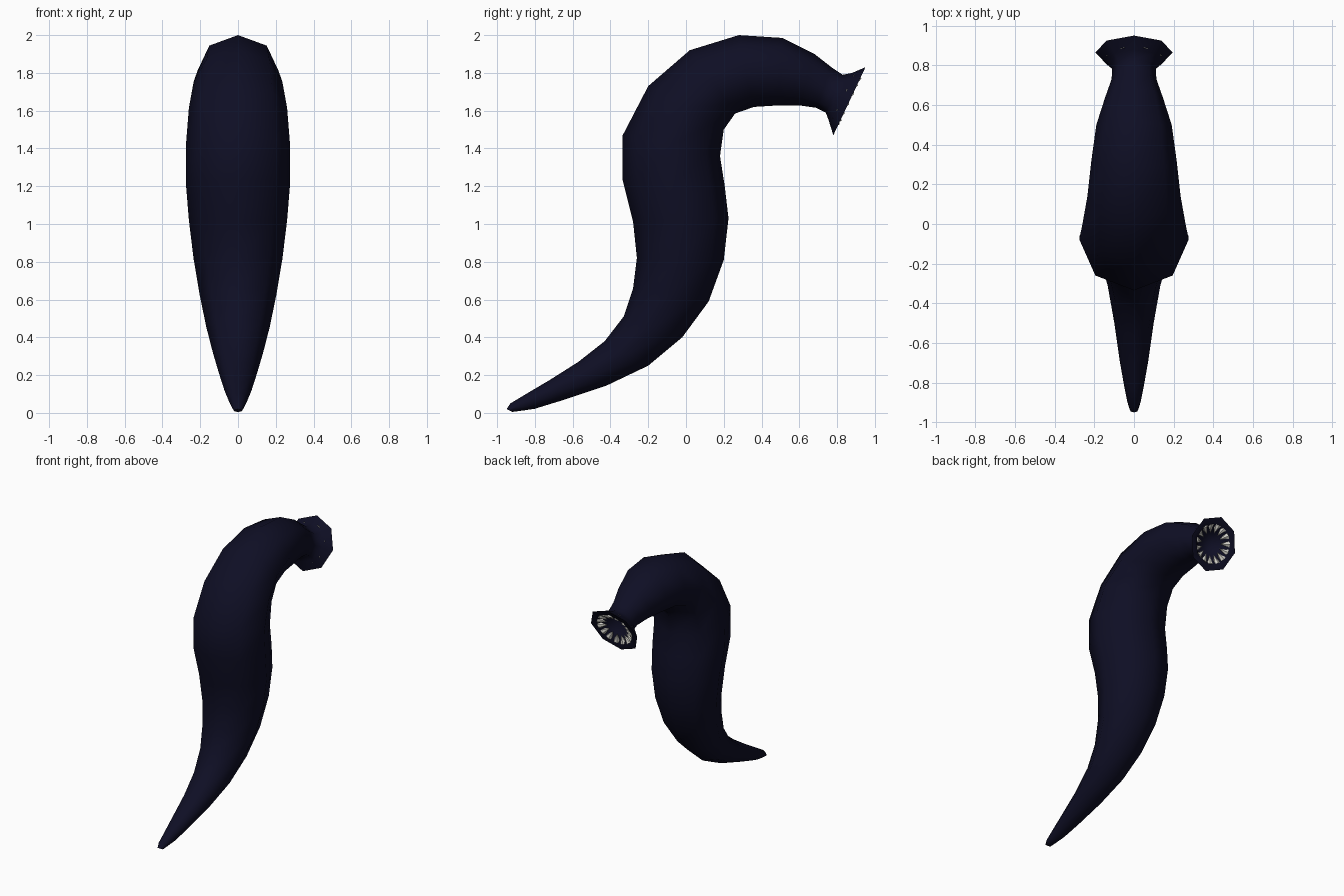
import bpy, bmesh, math
from mathutils import Vector, Matrix

if "Cube" in bpy.data.objects:
    bpy.data.objects.remove(bpy.data.objects["Cube"])


def material(name, rgb):
    m = bpy.data.materials.new(name)
    m.diffuse_color = (*rgb, 1)
    m.use_nodes = True
    m.node_tree.nodes["Principled BSDF"].inputs["Base Color"].default_value = m.diffuse_color
    return m


skin = material("dark navy skin", (0.0045, 0.0045, 0.018))
ivory = material("pale teeth", (0.62, 0.61, 0.56))

SIDES, TEETH = 8, 15

# Body sections: back (y, z), belly (y, z), half width
SECTIONS = [
    (-0.95, 0.02, -0.92, 0.005, 0.022),
    (-0.93, 0.05, -0.86, 0.013, 0.034),
    (-0.83, 0.11, -0.80, 0.022, 0.050),
    (-0.72, 0.175, -0.66, 0.065, 0.072),
    (-0.57, 0.27, -0.42, 0.145, 0.100),
    (-0.43, 0.38, -0.20, 0.25, 0.132),
    (-0.33, 0.51, -0.02, 0.40, 0.168),
    (-0.28, 0.66, 0.12, 0.59, 0.203),
    (-0.26, 0.82, 0.20, 0.81, 0.235),
    (-0.28, 1.01, 0.225, 1.03, 0.260),
    (-0.335, 1.23, 0.205, 1.20, 0.276),
    (-0.335, 1.47, 0.18, 1.36, 0.276),
    (-0.20, 1.73, 0.20, 1.50, 0.260),
    (0.02, 1.92, 0.26, 1.585, 0.235),
    (0.28, 2.00, 0.36, 1.62, 0.215),
    (0.51, 1.985, 0.49, 1.628, 0.190),
    (0.68, 1.90, 0.60, 1.628, 0.145),
    (0.77, 1.83, 0.69, 1.615, 0.113),
    (0.83, 1.79, 0.74, 1.59, 0.110),
    (0.88, 1.80, 0.755, 1.55, 0.140),
    (0.95, 1.83, 0.78, 1.47, 0.195),
]

# Frame of the sucker rim
y1, z1, y2, z2, RIM = SECTIONS[-1]
centre = Vector((0, (y1 + y2) / 2, (z1 + z2) / 2))
up = Vector((0, y1 - y2, z1 - z2)).normalized()
side = Vector((1, 0, 0))
outward = Vector((0, up.z, -up.y))


def rim_point(angle, radius, depth):
    return centre + radius * (side * math.sin(angle) + up * math.cos(angle)) - outward * depth


def finish(bm, name, mat):
    bmesh.ops.recalc_face_normals(bm, faces=bm.faces)
    mesh = bpy.data.meshes.new(name)
    bm.to_mesh(mesh)
    bm.free()
    mesh.materials.append(mat)
    ob = bpy.data.objects.new(name, mesh)
    bpy.context.collection.objects.link(ob)
    return ob


# Body, sucker rim and throat as one lofted skin
angles = [math.tau * i / SIDES for i in range(SIDES)]
rings = []
for ya, za, yb, zb, w in SECTIONS:
    mid = Vector((0, (ya + yb) / 2, (za + zb) / 2))
    half = Vector((0, (ya - yb) / 2, (za - zb) / 2))
    rings.append([mid + half * math.cos(a) + side * w * math.sin(a) for a in angles])
for radius, depth in [(0.150, 0.004), (0.110, 0.05), (0.075, 0.11)]:
    rings.append([rim_point(a, radius, depth) for a in angles])

bm = bmesh.new()
loops = [[bm.verts.new(p) for p in ring] for ring in rings]
for a, b in zip(loops, loops[1:]):
    for i in range(SIDES):
        j = (i + 1) % SIDES
        bm.faces.new((a[i], a[j], b[j], b[i]))
bm.faces.new(loops[0])
bm.faces.new(loops[-1])
body = finish(bm, "body", skin)
bpy.context.view_layer.objects.active = body
body.select_set(True)
bpy.ops.object.shade_smooth_by_angle(angle=math.radians(62))

# Ring of inward-pointing teeth
bm = bmesh.new()
for k in range(TEETH):
    a = math.tau * k / TEETH
    base, tip = rim_point(a, 0.142, 0.018), rim_point(a, 0.078, 0.03)
    axis = tip - base
    rot = axis.to_track_quat('Z', 'Y').to_matrix().to_4x4()
    bmesh.ops.create_cone(bm, cap_ends=True, segments=6, radius1=0.025, radius2=0,
                          depth=axis.length,
                          matrix=Matrix.Translation((base + tip) / 2) @ rot)
finish(bm, "teeth", ivory)
